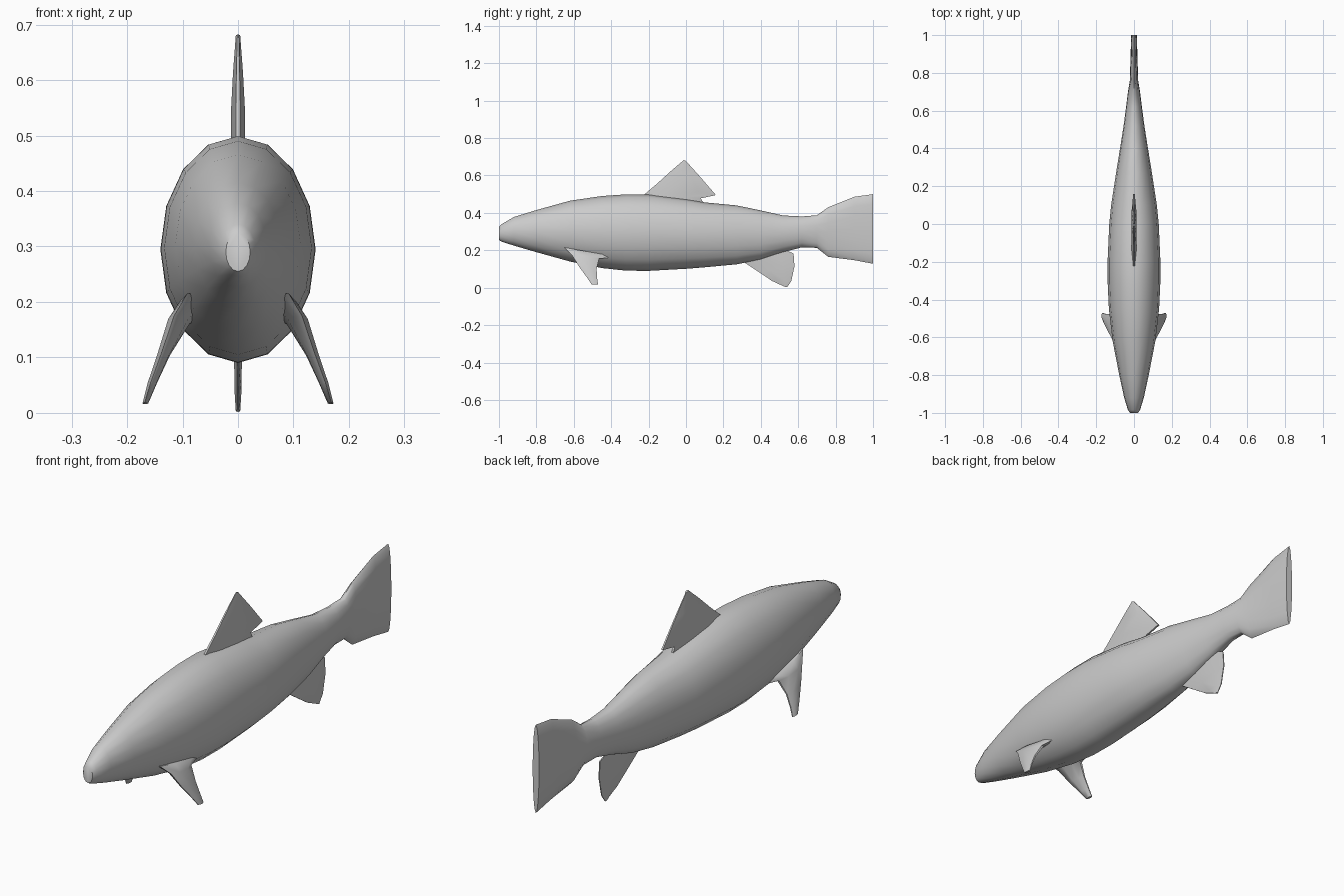
import bpy, bmesh
from math import sin, cos, pi, radians
from mathutils import Vector

if "Cube" in bpy.data.objects:
    bpy.data.objects.remove(bpy.data.objects["Cube"])


def loft(name, rings, angle=40):
    """Skin a list of equal-length point rings, cap the ends, shade smooth."""
    bm = bmesh.new()
    rows = [[bm.verts.new(p) for p in ring] for ring in rings]
    n = len(rows[0])
    for a, b in zip(rows, rows[1:]):
        for i in range(n):
            j = (i + 1) % n
            bm.faces.new((a[i], a[j], b[j], b[i]))
    bm.faces.new(rows[0][::-1])
    bm.faces.new(rows[-1])
    bmesh.ops.recalc_face_normals(bm, faces=bm.faces)
    mesh = bpy.data.meshes.new(name)
    bm.to_mesh(mesh)
    bm.free()
    obj = bpy.data.objects.new(name, mesh)
    bpy.context.collection.objects.link(obj)
    bpy.ops.object.select_all(action='DESELECT')
    obj.select_set(True)
    bpy.context.view_layer.objects.active = obj
    bpy.ops.object.shade_smooth_by_angle(angle=radians(angle))
    return obj


def fin_ring(front, rear, t):
    """Lens-shaped chord section from leading to trailing edge, half thickness t."""
    f, r, side = Vector(front), Vector(rear), Vector((t, 0, 0))
    e = side * 0.3
    return [f + e, f.lerp(r, .3) + side, f.lerp(r, .7) + side, r + e,
            r - e, f.lerp(r, .7) - side, f.lerp(r, .3) - side, f - e]


def flat_fin(name, stations):
    """Fin on the centre plane; stations are (y, z, y, z, half thickness)."""
    return loft(name, [fin_ring((0, a, b), (0, c, d), t)
                       for a, b, c, d, t in stations], 60)


# Body with tail fin: y, top z, bottom z, half width
body = [
    (-1.00, .325, .255, .022), (-.985, .340, .246, .032), (-.92, .378, .225, .052),
    (-.80, .415, .190, .078), (-.62, .465, .140, .113), (-.45, .490, .105, .133),
    (-.32, .499, .091, .139), (-.20, .499, .090, .140), (0, .475, .101, .131),
    (.10, .456, .109, .121), (.27, .440, .125, .095), (.40, .413, .150, .074),
    (.52, .386, .190, .055), (.62, .381, .216, .042), (.70, .387, .213, .032),
    (.76, .430, .165, .022), (.90, .486, .147, .018), (1.0, .500, .128, .015),
]
loft("body_and_tail", [
    [(w * sin(2 * pi * i / 16), y, (top + bot) / 2 + (top - bot) / 2 * cos(2 * pi * i / 16))
     for i in range(16)] for y, top, bot, w in body], 50)

# Dorsal fin
flat_fin("dorsal_fin", [
    (-.27, .46, .11, .42, .013), (-.215, .505, .08, .478, .013),
    (-.155, .556, .16, .495, .013), (-.08, .624, .08, .588, .009),
    (-.012, .682, .0, .677, .004)])

# Anal fin
flat_fin("anal_fin", [
    (.28, .16, .50, .215, .008), (.32, .130, .575, .183, .007),
    (.39, .083, .580, .115, .007), (.46, .036, .563, .035, .006),
    (.525, .006, .54, .002, .004)])

# Pectoral fins, mirrored across the body
pectoral = loft("pectoral_fins", [fin_ring(*s) for s in [
    ((.085, -.65, .215), (.080, -.37, .165), .022),
    ((.110, -.61, .175), (.103, -.465, .155), .018),
    ((.134, -.57, .110), (.134, -.478, .100), .011),
    ((.155, -.53, .055), (.155, -.475, .050), .008),
    ((.167, -.505, .018), (.167, -.470, .016), .005)]], 60)
mirror = pectoral.modifiers.new("mirror", 'MIRROR')
mirror.use_axis = (True, False, False)
